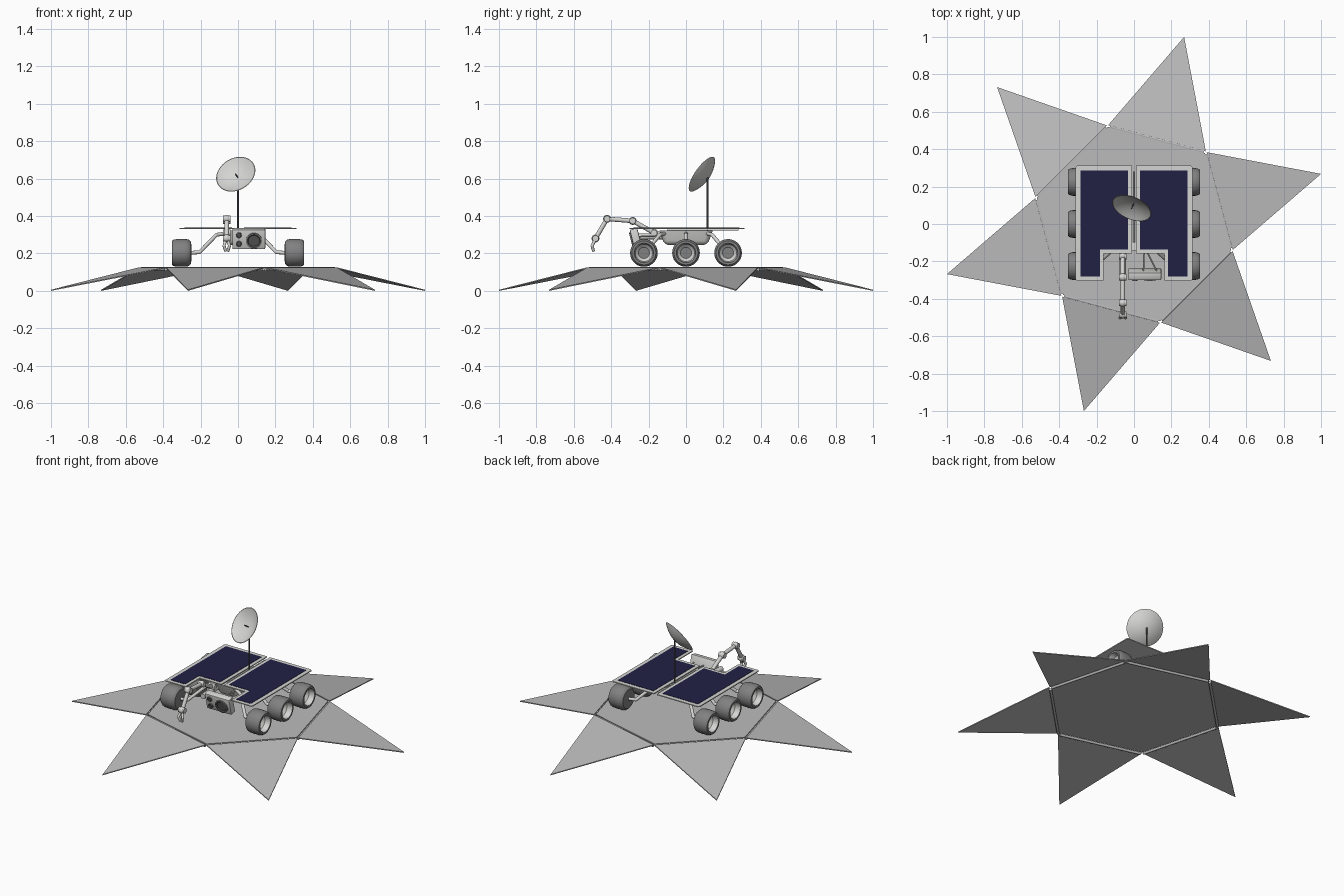
import bpy, bmesh, math
from mathutils import Vector, Matrix

if "Cube" in bpy.data.objects:
    bpy.data.objects.remove(bpy.data.objects["Cube"])


def material(name, r, g, b):
    m = bpy.data.materials.new(name)
    m.diffuse_color = (r, g, b, 1)
    m.use_nodes = True
    m.node_tree.nodes["Principled BSDF"].inputs["Base Color"].default_value = m.diffuse_color
    return m


PLATE = material("lander grey", 0.50, 0.50, 0.50)
LIGHT = material("rover light grey", 0.66, 0.66, 0.65)
TYRE = material("wheel dark grey", 0.22, 0.22, 0.22)
BLUE = material("solar cell blue", 0.015, 0.015, 0.06)
DARK = material("lens dark grey", 0.10, 0.10, 0.10)


def finish(name, bm, mats, angle=35):
    """Turn a bmesh into an object, smooth except at edges over the angle."""
    bmesh.ops.recalc_face_normals(bm, faces=bm.faces)
    for f in bm.faces:
        f.smooth = True
    for e in bm.edges:
        e.smooth = len(e.link_faces) == 2 and e.calc_face_angle(0) < math.radians(angle)
    me = bpy.data.meshes.new(name)
    bm.to_mesh(me)
    bm.free()
    for m in mats:
        me.materials.append(m)
    ob = bpy.data.objects.new(name, me)
    bpy.context.collection.objects.link(ob)
    return ob


def aim(direction):
    return Vector(direction).to_track_quat('Z', 'Y').to_matrix().to_4x4()


def add_rod(bm, a, b, r, r2=None, seg=12):
    a, b = Vector(a), Vector(b)
    bmesh.ops.create_cone(bm, cap_ends=True, segments=seg, radius1=r,
                          radius2=r if r2 is None else r2, depth=(b - a).length,
                          matrix=Matrix.Translation((a + b) / 2) @ aim(b - a))


def add_ball(bm, p, r):
    bmesh.ops.create_uvsphere(bm, u_segments=16, v_segments=10, radius=r,
                              matrix=Matrix.Translation(p))


def tube(name, pts, r, mat, joint=None):
    """Rods through the points, with a ball at every bend."""
    bm = bmesh.new()
    for a, b in zip(pts, pts[1:]):
        add_rod(bm, a, b, r)
    for p in pts[1:-1]:
        add_ball(bm, p, joint or r)
    return finish(name, bm, [mat])


def prism(name, outline, top, thick, mat):
    """Flat plate from a list of (x, y) or (x, y, z) points."""
    bm = bmesh.new()
    face = bm.faces.new([bm.verts.new((p[0], p[1], p[2] if len(p) > 2 else top)) for p in outline])
    down = bmesh.ops.extrude_face_region(bm, geom=[face], use_keep_orig=True)["geom"]
    for v in down:
        if isinstance(v, bmesh.types.BMVert):
            v.co.z -= thick
    return finish(name, bm, [mat])


def lathe(name, profile, matrix, mats, seg=32, rule=None):
    """Spin a (radius, height) profile about z; rule(i) gives the material of band i."""
    bm = bmesh.new()
    rings = []
    for r, h in profile:
        n = 1 if r == 0 else seg
        rings.append([bm.verts.new((r * math.cos(2 * math.pi * k / seg),
                                    r * math.sin(2 * math.pi * k / seg), h)) for k in range(n)])
    for i, (a, b) in enumerate(zip(rings, rings[1:])):
        for k in range(seg):
            j = (k + 1) % seg
            vs = [a[k % len(a)], a[j % len(a)], b[j % len(b)], b[k % len(b)]]
            f = bm.faces.new(list(dict.fromkeys(vs)))
            f.material_index = rule(i) if rule else 0
    bm.transform(matrix)
    return finish(name, bm, mats)


def polar(r, deg, z):
    return Vector((r * math.cos(math.radians(deg)), r * math.sin(math.radians(deg)), z))


# Lander: hexagonal deck, six sloping petals, hinge bars underneath
prism("lander_deck", [polar(0.537, 45 + 60 * k, 0.128) for k in range(6)], 0, 0.006, PLATE)
for k in range(6):
    a, b, tip = (polar(0.541, 60 * k - 15, 0.126), polar(0.541, 60 * k + 45, 0.126),
                 polar(1.0353, 60 * k + 15, 0.006))
    gap = polar(0.006, 60 * k + 15, 0)
    prism(f"petal_{k}", [a + gap, tip, b + gap], 0, 0.006, PLATE)
    low = Vector((0, 0, -0.012))
    tube(f"hinge_{k}", [a.lerp(b, 0.02) + low, a.lerp(b, 0.98) + low], 0.008, PLATE)

# Wheels with a light hollow hub, and their bent suspension legs
wheel = [(0, 0), (0.035, 0), (0.06, 0.004), (0.07, 0.014), (0.074, 0.03), (0.074, 0.08),
         (0.070, 0.097), (0.064, 0.105), (0.052, 0.105), (0.046, 0.07), (0.030, 0.055), (0, 0.055)]
for s in (-1, 1):
    for label, y in (("front", -0.225), ("middle", 0.0), ("rear", 0.225)):
        side = "left" if s < 0 else "right"
        lathe(f"{label}_{side}_wheel", wheel,
              Matrix.Translation((s * 0.248, y, 0.203)) @ aim((s, 0, 0)),
              [TYRE, LIGHT], 28, lambda i: 1 if i in (8, 9) else 0)
        tube(f"{label}_{side}_leg",
             [(s * 0.255, y, 0.203), (s * 0.205, y * 0.97, 0.207),
              (s * 0.115, y * 0.62, 0.300), (s * 0.05, y * 0.48, 0.308)], 0.010, LIGHT)

# Tub-shaped body
bm = bmesh.new()
bmesh.ops.create_cube(bm, size=1)
for v in bm.verts:
    low = v.co.z < 0
    v.co = ((v.co.x * (0.12 if low else 0.15)), v.co.y * (0.23 if low else 0.285),
            0.245 if low else 0.322)
bmesh.ops.bevel(bm, geom=[e for e in bm.edges if min(v.co.z for v in e.verts) < 0.3],
                offset=0.025, segments=4, profile=0.5, affect='EDGES')
finish("body", bm, [LIGHT])
tube("panel_mount", [(0, -0.1, 0.327), (0, 0.28, 0.327)], 0.005, LIGHT)

# Solar panel: two notched frames with blue cells on top
for s in (-1, 1):
    side = "left" if s < 0 else "right"
    prism(f"{side}_panel_frame", [(s * x, y) for x, y in (
        (0.010, 0.313), (0.303, 0.313), (0.312, 0.304), (0.312, -0.296), (0.305, -0.303),
        (0.163, -0.303), (0.163, -0.158), (0.010, -0.158))], 0.336, 0.006, LIGHT)
    prism(f"{side}_solar_cells", [(s * x, y) for x, y in (
        (0.032, 0.287), (0.287, 0.287), (0.287, -0.28), (0.183, -0.28),
        (0.183, -0.136), (0.032, -0.136))], 0.338, 0.003, BLUE)

# Antenna mast and dish facing forward and up
tube("mast", [(0, 0.115, 0.32), (0, 0.115, 0.606)], 0.005, DARK)
axis = Vector((-0.33, -0.77, 0.545)).normalized()
R, D, N = 0.111, 0.036, 8
back = [(R * i / N, D * (i / N) ** 2) for i in range(N + 1)]
bowl = [(R * 0.97 * i / N, 0.005 + (D - 0.004) * (i / N) ** 2) for i in range(N, -1, -1)]
base = Vector((0, 0.113, 0.604))
lathe("dish", back + bowl, Matrix.Translation(base) @ aim(axis), [LIGHT], 40)
tube("dish_feed", [base, base + axis * 0.04], 0.003, DARK)

# Camera box leaning forward, with one big and two small lenses
lean = Matrix.Translation((0.058, -0.268, 0.279)) @ Matrix.Rotation(math.radians(14), 4, 'X')
bm = bmesh.new()
bmesh.ops.create_cube(bm, size=1, matrix=Matrix.Diagonal((0.176, 0.042, 0.108, 1)))
bmesh.ops.bevel(bm, geom=bm.edges[:], offset=0.006, segments=2, profile=0.5, affect='EDGES')
bm.transform(lean)
finish("camera_box", bm, [LIGHT])
for i, (x, z, r) in enumerate(((0.027, -0.006, 0.043), (-0.053, 0.024, 0.016), (-0.053, -0.024, 0.016))):
    lathe(f"lens_{i}", [(0, -0.01), (r, -0.01), (r, 0.008), (r * 0.82, 0.008),
                        (r * 0.7, 0.003), (0, 0.003)],
          lean @ Matrix.Translation((x, -0.020, z)) @ aim((0, -1, 0)), [TYRE, DARK], 24,
          lambda i: 1 if i > 2 else 0)
for x in (0.05, 0.125):
    tube("camera_strut", [(0.055, -0.12, 0.295), (x, -0.26, 0.29)], 0.004, LIGHT)

# Jointed arm with a two-finger gripper
X = -0.06
tube("arm_base", [(X, -0.11, 0.293), (X, -0.275, 0.289)], 0.017, LIGHT)
tube("arm_links", [(X, -0.13, 0.300), (X, -0.170, 0.310), (X, -0.285, 0.374),
                   (X, -0.422, 0.385), (X, -0.484, 0.280), (X, -0.490, 0.262)],
     0.012, LIGHT, joint=0.021)
bm = bmesh.new()
for y in (-0.172, -0.285, -0.422, -0.484):
    z = {-0.172: 0.310, -0.285: 0.374, -0.422: 0.385, -0.484: 0.280}[y]
    add_rod(bm, (X - 0.02, y, z), (X + 0.02, y, z), 0.017, seg=16)
finish("arm_joints", bm, [LIGHT])
for s in (-1, 1):
    tube("gripper_finger", [(X + s * 0.006, -0.488, 0.270), (X + s * 0.015, -0.502, 0.240),
                            (X + s * 0.005, -0.494, 0.212)], 0.008, LIGHT)
